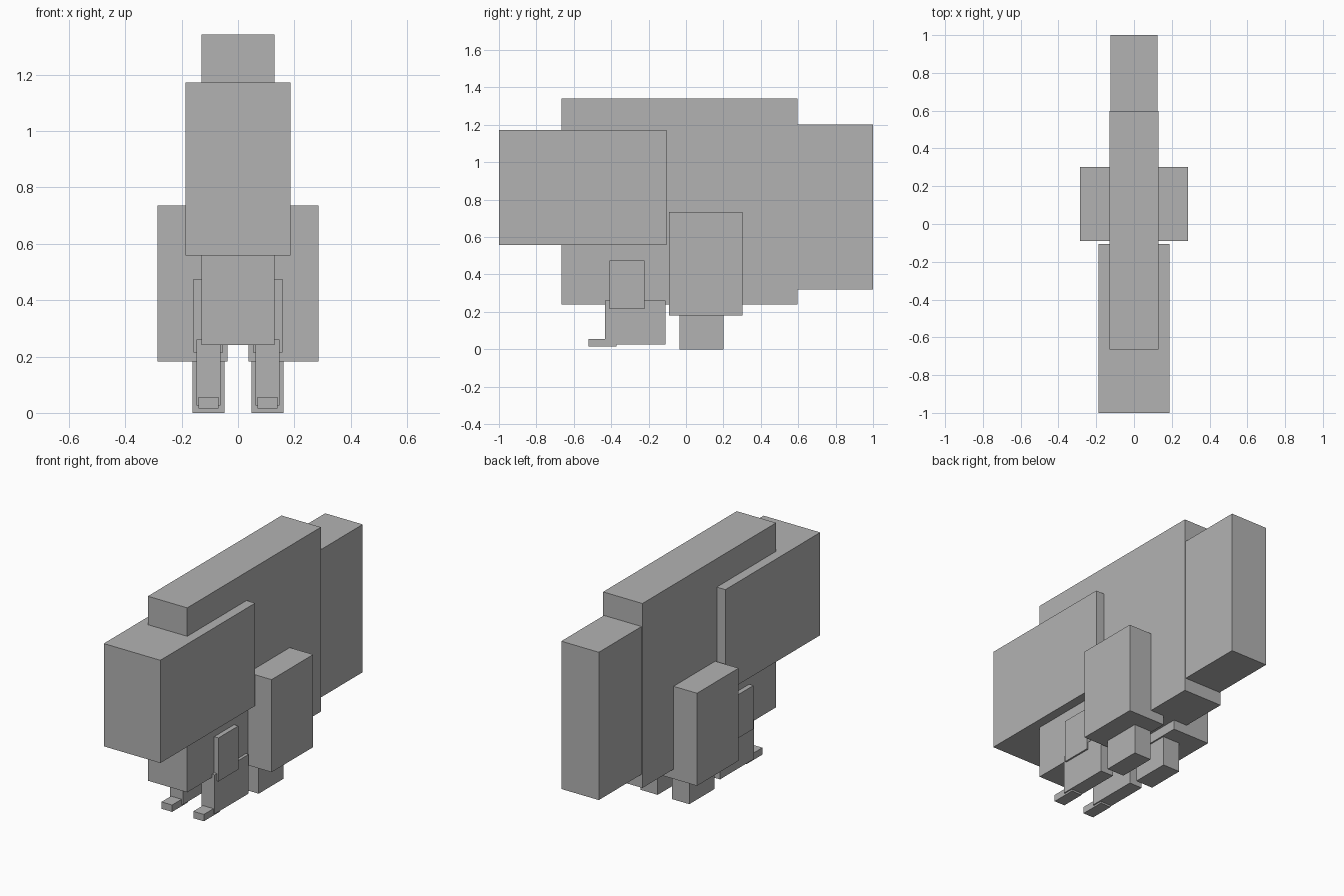
import bpy

if "Cube" in bpy.data.objects:
    bpy.data.objects.remove(bpy.data.objects["Cube"], do_unlink=True)

grey = bpy.data.materials.new("plain grey")
grey.use_nodes = True
GREY = (0.45, 0.45, 0.45, 1)
grey.diffuse_color = GREY
grey.node_tree.nodes["Principled BSDF"].inputs["Base Color"].default_value = GREY


def box(name, x, y, z):
    """Box spanning the given (low, high) range on each axis."""
    ranges = (x, y, z)
    bpy.ops.mesh.primitive_cube_add(size=1, location=[(a + b) / 2 for a, b in ranges])
    ob = bpy.context.object
    ob.name = ob.data.name = name
    ob.scale = [b - a for a, b in ranges]
    bpy.ops.object.transform_apply(location=False, rotation=False, scale=True)
    ob.data.materials.append(grey)


def pair(name, x, y, z):
    """Matching boxes on the left (+x) and right (-x)."""
    box("left_" + name, x, y, z)
    box("right_" + name, (-x[1], -x[0]), y, z)


# Head, body and tail along the centre
box("head", (-0.187, 0.187), (-1.0, -0.105), (0.558, 1.172))
box("body", (-0.13, 0.13), (-0.665, 0.597), (0.24, 1.342))
box("tail", (-0.124, 0.124), (0.597, 1.0), (0.32, 1.203))

# Hind legs
pair("thigh", (0.038, 0.285), (-0.09, 0.303), (0.182, 0.735))
pair("hind_foot", (0.047, 0.162), (-0.036, 0.2), (0.0, 0.185))

# Front legs
pair("upper_arm", (0.054, 0.158), (-0.41, -0.222), (0.215, 0.475))
pair("forearm", (0.062, 0.148), (-0.432, -0.11), (0.026, 0.26))
pair("toe", (0.07, 0.14), (-0.522, -0.372), (0.015, 0.056))
